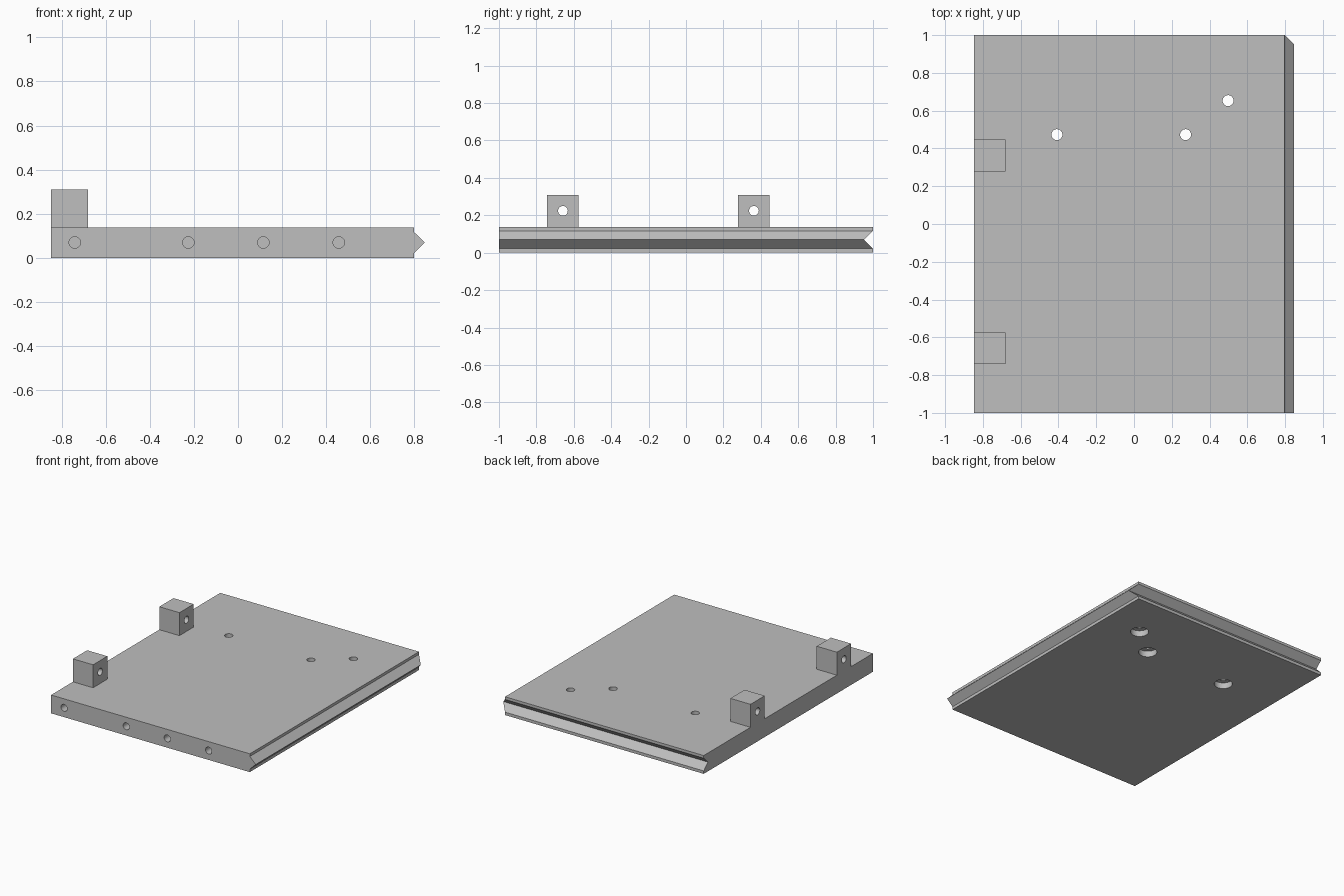
import bpy, bmesh
from mathutils import Matrix, Vector

if "Cube" in bpy.data.objects:
    bpy.data.objects.remove(bpy.data.objects["Cube"])

grey = bpy.data.materials.new("plain grey")
grey.diffuse_color = (0.52, 0.52, 0.52, 1)
grey.use_nodes = True
grey.node_tree.nodes["Principled BSDF"].inputs["Base Color"].default_value = grey.diffuse_color


def add_prism(bm, points, sweep):
    """Extrude a closed outline along a vector."""
    face = bm.faces.new([bm.verts.new(p) for p in points])
    ext = bmesh.ops.extrude_face_region(bm, geom=[face])["geom"]
    moved = [v for v in ext if isinstance(v, bmesh.types.BMVert)]
    bmesh.ops.translate(bm, vec=sweep, verts=moved)


def add_rod(bm, start, end, radius):
    """Cylinder between two points, used for drilling."""
    a, b = Vector(start), Vector(end)
    turn = (b - a).to_track_quat('Z', 'Y').to_matrix().to_4x4()
    bmesh.ops.create_cone(bm, cap_ends=True, segments=32, radius1=radius, radius2=radius,
                          depth=(b - a).length, matrix=Matrix.Translation((a + b) / 2) @ turn)


def finish(name, bm):
    bmesh.ops.recalc_face_normals(bm, faces=bm.faces)
    mesh = bpy.data.meshes.new(name)
    bm.to_mesh(mesh)
    bm.free()
    mesh.materials.append(grey)
    obj = bpy.data.objects.new(name, mesh)
    bpy.context.collection.objects.link(obj)
    return obj


def cut(obj, cutters):
    """Subtract the cutters, apply, and remove them."""
    bpy.context.view_layer.objects.active = obj
    for c in cutters:
        mod = obj.modifiers.new("cut", 'BOOLEAN')
        mod.operation, mod.solver, mod.object = 'DIFFERENCE', 'EXACT', c
        bpy.ops.object.modifier_apply(modifier=mod.name)
        bpy.data.objects.remove(c)
    bpy.ops.object.select_all(action='DESELECT')
    obj.select_set(True)
    bpy.ops.object.shade_smooth_by_angle()


T = 0.137            # panel thickness
L, R = -0.847, 0.798  # panel sides
MID = T / 2 + 0.001

# Panel with a V-shaped tongue on the right edge
bm = bmesh.new()
outline = [(L, 0), (R, 0), (R, 0.022), (0.847, MID), (R, 0.117), (R, T), (L, T)]
add_prism(bm, [(x, -1, z) for x, z in outline], (0, 2, 0))
panel = finish("panel", bm)

# V-shaped groove along the back edge
bm = bmesh.new()
slope = 0.0475 / 0.049
add_prism(bm, [(-1, 0.951, MID), (-1, 1.02, MID - 0.069 * slope),
               (-1, 1.02, MID + 0.069 * slope)], (2, 0, 0))
groove = finish("groove_cutter", bm)

# Dowel holes in the front edge
bm = bmesh.new()
for x in (-0.74, -0.225, 0.115, 0.457):
    add_rod(bm, (x, -1.1, MID), (x, -0.8, MID), 0.026)
dowels = finish("dowel_cutter", bm)

# Vertical holes, widened on the underside
spots = ((-0.408, 0.473), (0.273, 0.473), (0.498, 0.653))
bm = bmesh.new()
for x, y in spots:
    add_rod(bm, (x, y, -0.1), (x, y, 0.3), 0.029)
holes = finish("hole_cutter", bm)
bm = bmesh.new()
for x, y in spots:
    add_rod(bm, (x, y, -0.1), (x, y, 0.045), 0.063)
recesses = finish("recess_cutter", bm)
cut(panel, [groove, dowels, holes, recesses])

# Two drilled blocks on the left edge
for name, y in (("front_block", -0.658), ("back_block", 0.363)):
    bm = bmesh.new()
    h = 0.084
    add_prism(bm, [(L, y - h, T), (L + 0.167, y - h, T), (L + 0.167, y + h, T), (L, y + h, T)],
              (0, 0, 0.172))
    block = finish(name, bm)
    bm = bmesh.new()
    add_rod(bm, (-1, y, 0.224), (-0.5, y, 0.224), 0.026)
    cut(block, [finish("pin_cutter", bm)])
